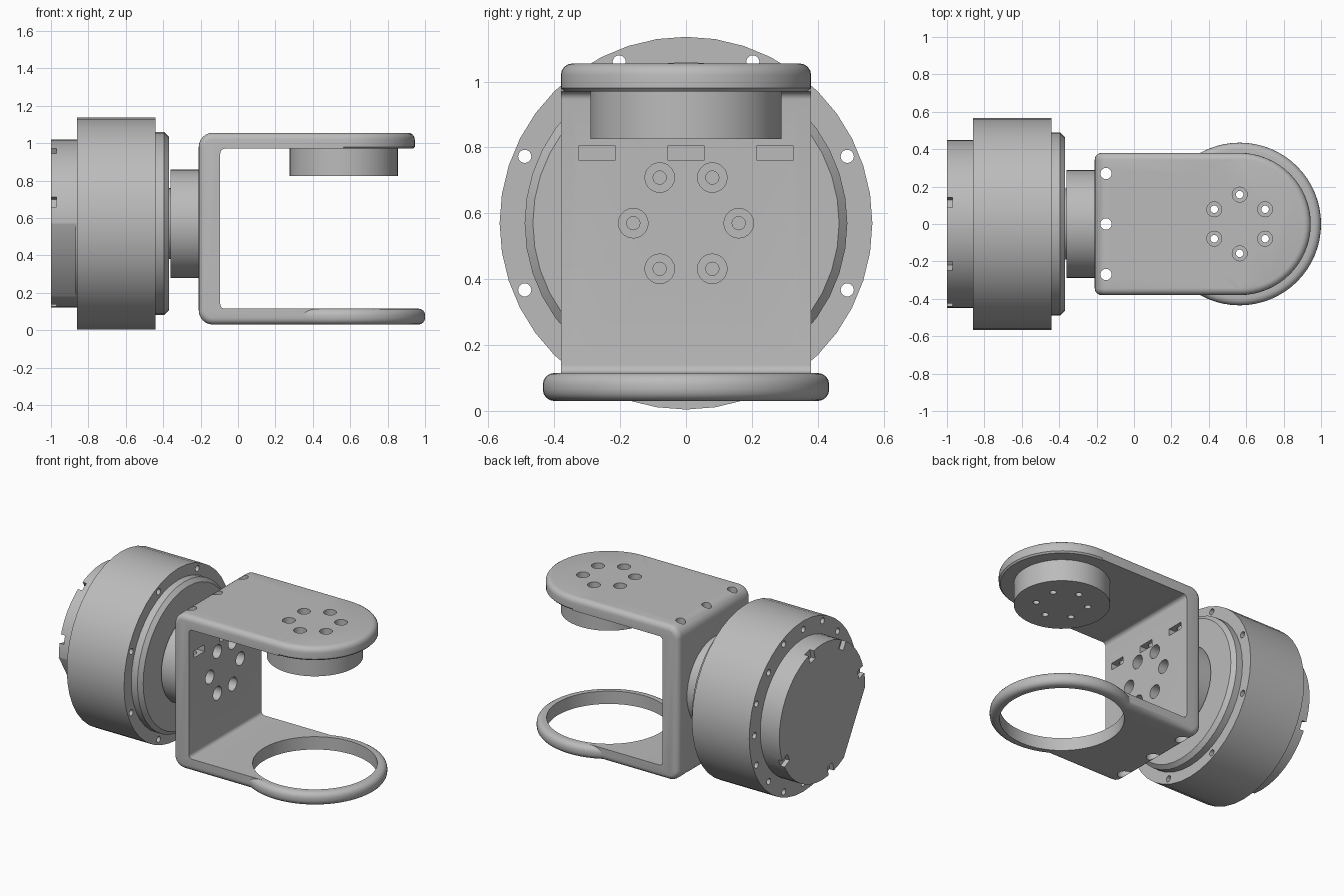
import bpy, bmesh
from math import pi, sin, cos, radians
from mathutils import Matrix, Vector

old = bpy.data.objects.get("Cube")
if old:
    bpy.data.objects.remove(old, do_unlink=True)

grey = bpy.data.materials.new("machined grey")
grey.use_nodes = True
grey.diffuse_color = (0.5, 0.5, 0.5, 1)
grey.node_tree.nodes["Principled BSDF"].inputs["Base Color"].default_value = (0.5, 0.5, 0.5, 1)

AXIS_Z = 0.57   # height of the motor axis
PIVOT_X = 0.565  # centre of the arm ends
TO_X = Matrix.Translation((0, 0, AXIS_Z)) @ Matrix.Rotation(pi / 2, 4, 'Y')
TO_Z = Matrix.Translation((PIVOT_X, 0, 0))


def finish(name, bm):
    bmesh.ops.recalc_face_normals(bm, faces=bm.faces)
    me = bpy.data.meshes.new(name)
    bm.to_mesh(me)
    bm.free()
    ob = bpy.data.objects.new(name, me)
    bpy.context.collection.objects.link(ob)
    me.materials.append(grey)
    return ob


def loft(name, loops, closed=False):
    """Skin a list of matching point loops; cap the ends unless closed."""
    bm = bmesh.new()
    rings = [[bm.verts.new(p) for p in loop] for loop in loops]
    n = len(rings[0])
    for a, b in zip(rings, rings[1:] + rings[:1] if closed else rings[1:]):
        for i in range(n):
            j = (i + 1) % n
            bm.faces.new((a[i], a[j], b[j], b[i]))
    if not closed:
        bm.faces.new(rings[0])
        bm.faces.new(rings[-1])
    return finish(name, bm)


def lathe(name, profile, matrix, seg=40, closed=False):
    """Turn (radius, height) points about the local z axis."""
    turns = [2 * pi * i / seg for i in range(seg)]
    loops = [[matrix @ Vector((r * cos(t), r * sin(t), h)) for t in turns] for r, h in profile]
    return loft(name, loops, closed)


def rod(radius, lo, hi, matrix, seg=20):
    return lathe("cutter", [(radius, lo), (radius, hi)], matrix, seg)


def block(size, matrix):
    bm = bmesh.new()
    bmesh.ops.create_cube(bm, size=1, matrix=matrix @ Matrix.Diagonal((*size, 1)))
    return finish("cutter", bm)


def combine(target, tools, operation='DIFFERENCE'):
    for tool in tools:
        mod = target.modifiers.new("cut", 'BOOLEAN')
        mod.operation, mod.solver, mod.object = operation, 'EXACT', tool
        bpy.context.view_layer.objects.active = target
        bpy.ops.object.modifier_apply(modifier=mod.name)
        bpy.data.objects.remove(tool, do_unlink=True)


def around(radius, count, start):
    return [(radius * cos(t), radius * sin(t))
            for t in (radians(start) + 2 * pi * i / count for i in range(count))]


def on_x(y, z):
    return Matrix.Translation((0, y, z)) @ TO_X


def on_z(x, y):
    return Matrix.Translation((x, y, 0)) @ TO_Z


# Motor housing with flange and chamfered front ring
housing = lathe("motor_housing", [(0.566, -0.86), (0.566, -0.44), (0.49, -0.44),
                                  (0.49, -0.395), (0.465, -0.37)], TO_X)
combine(housing, [rod(0.02, -1, -0.4, on_x(y, z)) for y, z in around(0.53, 8, 22.5)])
combine(housing, [rod(0.02, -1, -0.8, on_x(y, z)) for y, z in around(0.51, 8, 0)])

# Rear cap with one flat side and rim notches
cap = lathe("rear_cap", [(0.45, -1), (0.45, -0.86)], TO_X, 48)


def cap_cutter(angle, distance, size, x):
    turn = Matrix.Rotation(radians(angle), 4, 'X')
    return block(size, Matrix.Translation((x, 0, AXIS_Z)) @ turn @ Matrix.Translation((0, distance, 0)))


combine(cap, [cap_cutter(210, 0.49, (0.235, 0.2, 0.8), -0.985)])
combine(cap, [cap_cutter(a, 0.44, (0.06, 0.1, 0.055), -1) for a in (75, 120, 165, 258, 335)])

# Output hub and its shaft
shaft = lathe("output_shaft", [(0.19, -0.38), (0.19, -0.35)], TO_X)
hub = lathe("output_hub", [(0.29, -0.36), (0.29, -0.21)], TO_X)
combine(hub, [rod(0.02, -0.3, -0.1, on_x(y, z)) for y, z in around(0.16, 6, 0)])


# Bracket: a C profile lofted across y, its outer edges rounded off
def c_profile(y, inset):
    pts = []

    def arc(cx, cz, r, start, step):
        for i in range(7):
            t = radians(start + step * i / 6)
            pts.append((cx + r * cos(t), y, cz + r * sin(t)))
    left, low, high, r = -0.21 + inset, 0.03 + inset, 1.055 - inset, 0.075 - inset
    pts.append((PIVOT_X, y, high))
    arc(left + r, high - r, r, 90, 90)
    arc(left + r, low + r, r, 180, 90)
    pts.append((PIVOT_X, y, low))
    pts.append((PIVOT_X, y, 0.115))
    arc(-0.07, 0.14, 0.025, 270, -90)
    arc(-0.07, 0.945, 0.025, 180, -90)
    pts.append((PIVOT_X, y, 0.97))
    return pts


R = 0.035
ROUND = [(R * (1 - cos(t)), R * (1 - sin(t))) for t in (radians(22.5 * i) for i in range(5))]
edge = [(0.38 - a, b) for a, b in ROUND]
levels = [(-y, o) for y, o in reversed(edge)] + edge
# the loft inset is largest at the outer sides
levels = [(s * (0.38 - a), b) for s, row in ((-1, ROUND), (1, ROUND[::-1])) for a, b in row]
bracket = loft("bracket", [c_profile(y, o) for y, o in levels])

# Open the lower arm, then add the ring and the rounded upper end
combine(bracket, [rod(0.378, -0.1, 0.2, TO_Z, 64)])
ring_out = [(0.435 - a, 0.03 + b) for a, b in ROUND[::-1]]
ring_top = [(r, 0.145 - z) for r, z in reversed(ring_out)]
ring = lathe("ring", [(0.375, 0.03)] + ring_out + ring_top + [(0.375, 0.115)], TO_Z, 64, True)
end = lathe("end", [(0.37, 0.97), (0.38, 0.98)] + [(0.38 - a, 1.055 - b) for a, b in ROUND], TO_Z, 64)
combine(bracket, [ring, end], 'UNION')

# Bolt holes in the upper arm and back plate
combine(bracket, [rod(0.04, 0.9, 1.2, on_z(x, y)) for x, y in around(0.157, 6, 30)])
combine(bracket, [rod(0.045, -0.3, 0, on_x(y, z)) for y, z in around(0.16, 6, 0)])

# Vertical screw holes and their nut slots
for y in (-0.27, 0, 0.27):
    place = on_z(-0.15 - PIVOT_X, y)
    combine(bracket, [rod(0.03, -0.1, 1.2, place), rod(0.042, -0.1, 0.09, place),
                      block((0.12, 0.11, 0.045), Matrix.Translation((-0.13, y, 0.783)))])

# Round boss under the upper arm
boss = lathe("arm_boss", [(0.29, 0.825), (0.29, 0.97)], TO_Z, 48)
combine(boss, [rod(0.02, 0.7, 1.1, on_z(x, y)) for x, y in around(0.157, 6, 30)])

# Smooth shading with sharp edges kept
for ob in (housing, cap, shaft, hub, bracket, boss):
    bpy.ops.object.select_all(action='DESELECT')
    ob.select_set(True)
    bpy.context.view_layer.objects.active = ob
    bpy.ops.object.shade_smooth_by_angle(angle=radians(30))
